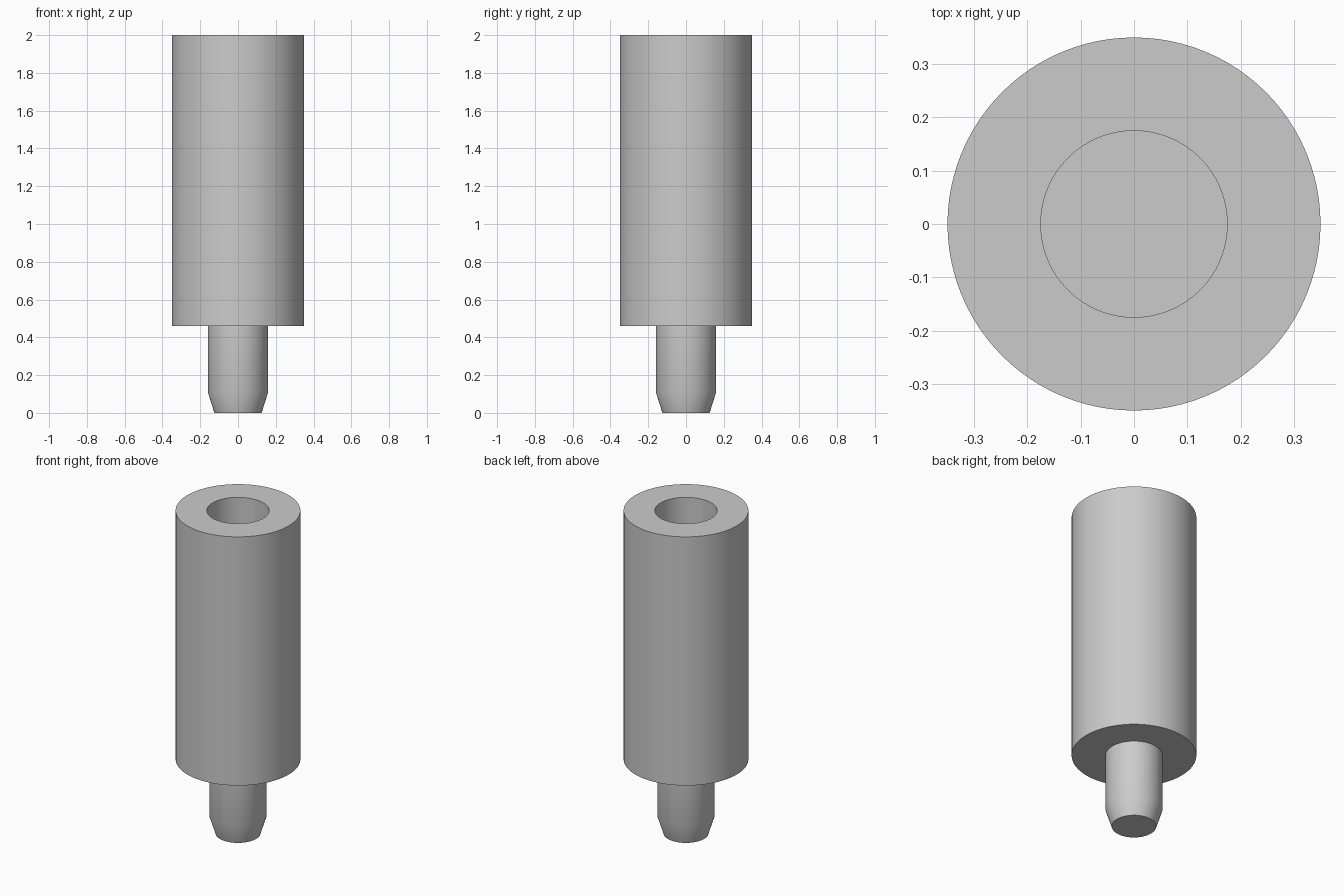
import bpy, bmesh, math

if "Cube" in bpy.data.objects:
    bpy.data.objects.remove(bpy.data.objects["Cube"], do_unlink=True)

SIDES = 96
PIN_R, SHOULDER_Z = 0.16, 0.46
BODY_R, HOLE_R = 0.35, 0.175
TOP_Z, HOLE_FLOOR_Z = 2.0, 1.2

metal = bpy.data.materials.new("plain grey metal")
metal.use_nodes = True
grey = (0.6, 0.6, 0.6, 1)
metal.diffuse_color = grey
metal.node_tree.nodes["Principled BSDF"].inputs["Base Color"].default_value = grey


def lathe(name, profile, cap_start=False, cap_end=False):
    """Turn an (r, z) profile around the z axis, with optional flat discs at its ends."""
    bm = bmesh.new()
    rings = []
    for r, z in profile:
        angles = [math.tau * i / SIDES for i in range(SIDES)]
        rings.append([bm.verts.new((r * math.cos(a), r * math.sin(a), z)) for a in angles])
    for low, high in zip(rings, rings[1:]):
        for i in range(SIDES):
            j = (i + 1) % SIDES
            bm.faces.new((low[i], low[j], high[j], high[i]))
    if cap_start:
        bm.faces.new(rings[0][::-1])
    if cap_end:
        bm.faces.new(rings[-1])
    mesh = bpy.data.meshes.new(name)
    bm.to_mesh(mesh)
    bm.free()
    mesh.materials.append(metal)
    obj = bpy.data.objects.new(name, mesh)
    bpy.context.collection.objects.link(obj)
    bpy.ops.object.select_all(action="DESELECT")
    obj.select_set(True)
    bpy.context.view_layer.objects.active = obj
    bpy.ops.object.shade_smooth_by_angle(angle=math.radians(30))
    return obj


# Locating pin with a tapered tip
lathe("pin", [(0.125, 0), (PIN_R, 0.11), (PIN_R, SHOULDER_Z)], cap_start=True)

# Round body: shoulder, outer wall, top rim and blind hole
lathe("body", [(PIN_R, SHOULDER_Z), (BODY_R, SHOULDER_Z), (BODY_R, TOP_Z),
               (HOLE_R, TOP_Z), (HOLE_R, HOLE_FLOOR_Z)], cap_end=True)
